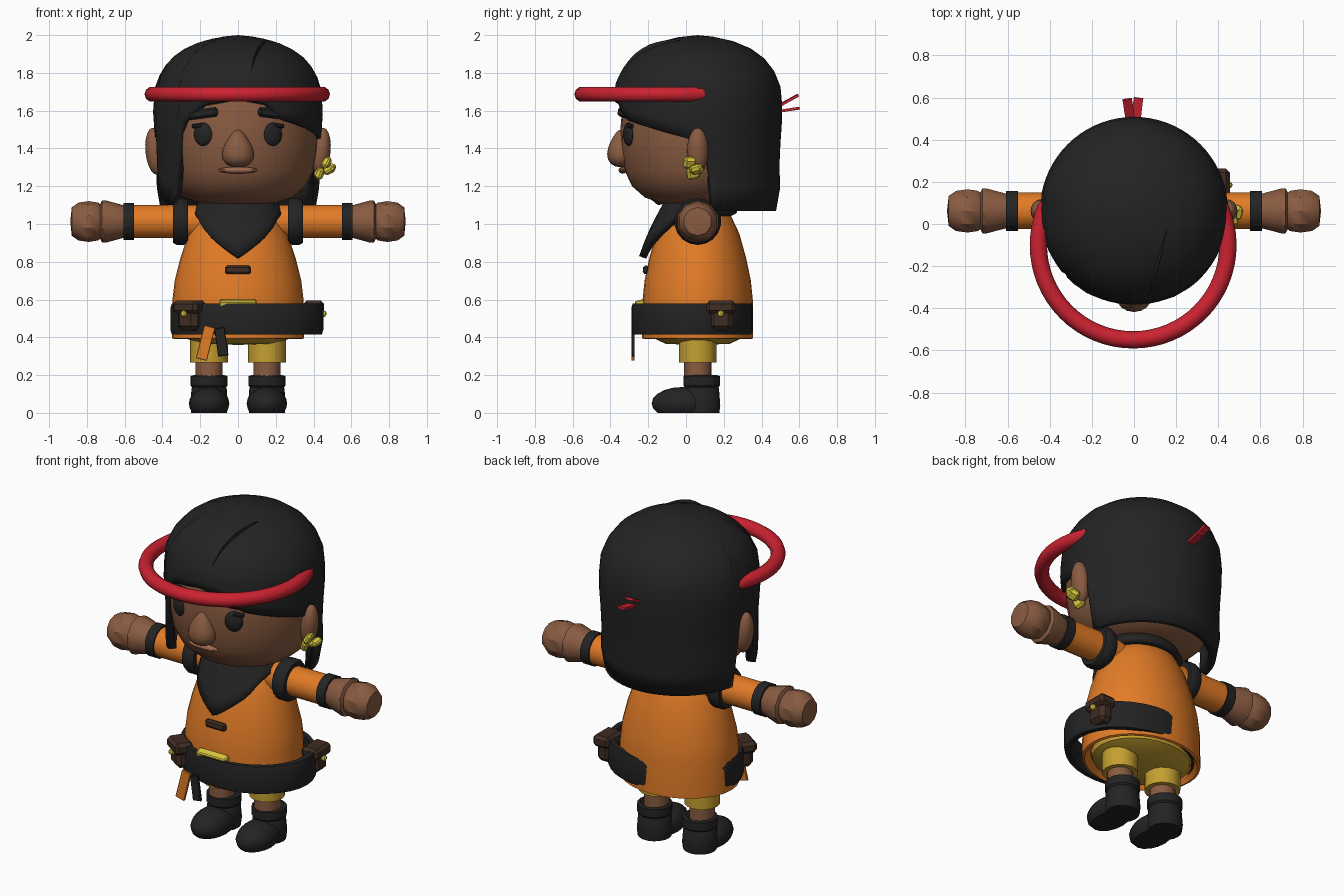
import bpy, bmesh, math
from mathutils import Vector, Matrix, Euler

if "Cube" in bpy.data.objects:
    bpy.data.objects.remove(bpy.data.objects["Cube"])

CY = 0.062  # depth of the body axis


def material(name, rgb):
    m = bpy.data.materials.new(name)
    m.diffuse_color = (*rgb, 1)
    m.use_nodes = True
    m.node_tree.nodes["Principled BSDF"].inputs["Base Color"].default_value = m.diffuse_color
    return m


BLACK = material("charcoal", (0.017, 0.017, 0.017))
ORANGE = material("orange", (0.76, 0.20, 0.02))
YELLOW = material("mustard", (0.56, 0.35, 0.03))
GOLD = material("gold", (0.72, 0.60, 0.05))
RED = material("red", (0.60, 0.016, 0.03))
SKIN = material("skin", (0.25, 0.105, 0.053))
LIPS = material("lips", (0.33, 0.14, 0.075))
BROWN = material("dark brown", (0.05, 0.026, 0.016))


def finish(name, bm, mat, loc=(0, 0, 0), rot=(0, 0, 0), angle=35):
    bmesh.ops.recalc_face_normals(bm, faces=bm.faces)
    me = bpy.data.meshes.new(name)
    bm.to_mesh(me)
    bm.free()
    me.materials.append(mat)
    me.polygons.foreach_set("use_smooth", [True] * len(me.polygons))
    me.set_sharp_from_angle(angle=math.radians(angle))
    ob = bpy.data.objects.new(name, me)
    ob.location, ob.rotation_euler = loc, rot
    bpy.context.collection.objects.link(ob)
    return ob


def bridge(bm, rows, close_u=True, close_v=False):
    n = len(rows[0])
    pairs = list(zip(rows, rows[1:])) + ([(rows[-1], rows[0])] if close_v else [])
    for a, b in pairs:
        for i in range(n if close_u else n - 1):
            j = (i + 1) % n
            bm.faces.new((a[i], a[j], b[j], b[i]))


def lathe(name, prof, mat, loc, scale=(1, 1), rot=(0, 0, 0), n=24, ring=False):
    """Revolve (radius, height) points; ring closes the profile on itself."""
    bm = bmesh.new()
    rows = [[bm.verts.new((max(r, 1e-4) * math.cos(math.tau * i / n) * scale[0],
                           max(r, 1e-4) * math.sin(math.tau * i / n) * scale[1], z))
             for i in range(n)] for r, z in prof]
    bridge(bm, rows, close_v=ring)
    if not ring:
        bm.faces.new(rows[0])
        bm.faces.new(rows[-1])
    bmesh.ops.remove_doubles(bm, verts=bm.verts, dist=0.0005)
    return finish(name, bm, mat, loc, rot)


def ball(name, mat, loc, radii, rot=(0, 0, 0), shape=None, n=16):
    bm = bmesh.new()
    bmesh.ops.create_uvsphere(bm, u_segments=n, v_segments=n * 5 // 8, radius=1)
    for v in bm.verts:
        if shape:
            v.co = shape(v.co)
        v.co = Vector(c * r for c, r in zip(v.co, radii))
    return finish(name, bm, mat, loc, rot)


def box(name, mat, loc, size, rot=(0, 0, 0), bevel=0.0):
    bm = bmesh.new()
    bmesh.ops.create_cube(bm, size=1, matrix=Matrix.Diagonal((*size, 1)))
    if bevel:
        bmesh.ops.bevel(bm, geom=bm.edges[:], offset=bevel, segments=1, affect='EDGES')
    return finish(name, bm, mat, loc, rot, 25)


def lerp(points, x):
    for (x0, y0), (x1, y1) in zip(points, points[1:]):
        if x <= x1:
            return y0 + (y1 - y0) * max(0, (x - x0) / (x1 - x0))
    return points[-1][1]


def draped_shell(name, radius, top, hem, mat, thick, sy=1, n=72, rows=12):
    """Surface of revolution whose lower edge follows hem(angle from front)."""
    bm = bmesh.new()
    grid = []
    for k in range(rows + 1):
        row = []
        for i in range(n):
            deg = -180 + 360 * i / n
            low = lerp(hem, deg)
            z = low + (top - low) * math.sin(k / rows * math.pi / 2)
            r, a = max(lerp(radius, z), 1e-4), math.radians(deg)
            row.append(bm.verts.new((r * math.sin(a), CY - r * math.cos(a) * sy, z)))
        grid.append(row)
    bridge(bm, grid)
    bmesh.ops.remove_doubles(bm, verts=bm.verts, dist=0.0005)
    ob = finish(name, bm, mat, angle=45)
    mod = ob.modifiers.new("thickness", 'SOLIDIFY')
    mod.thickness, mod.offset = thick, -1
    return ob


# Head and face
lathe("head", [(0, 1.10), (0.2, 1.11), (0.29, 1.14), (0.36, 1.2), (0.4, 1.28), (0.42, 1.4),
               (0.425, 1.5), (0.41, 1.65), (0.34, 1.82), (0.15, 1.92), (0, 1.93)],
      SKIN, (0, CY, 0), (1, 0.965), n=32)
lathe("neck", [(0.15, 1.0), (0.15, 1.15)], SKIN, (0, CY, 0))
ball("nose", SKIN, (0, -0.345, 1.40), (0.078, 0.068, 0.1),
     shape=lambda c: Vector((c.x * (1 - 0.45 * c.z), c.y * (1 - 0.4 * c.z), c.z)))
ball("mouth", LIPS, (0, -0.335, 1.285), (0.105, 0.022, 0.018), n=12)
for s, side in ((-1, "left"), (1, "right")):
    ball(side + "_eye", BLACK, (s * 0.185, -0.303, 1.475), (0.052, 0.024, 0.062), (0, 0, s * 0.42))
    box(side + "_eye_lash", BLACK, (s * 0.215, -0.298, 1.52), (0.06, 0.025, 0.022), (0, s * 0.1, s * 0.5), 0.006)
    box(side + "_brow", BLACK, (s * 0.185, -0.318, 1.585), (0.17, 0.03, 0.05), (0, s * 0.12, s * 0.42), 0.012)
    ball(side + "_ear", SKIN, (s * 0.44, CY, 1.385), (0.05, 0.056, 0.125), (0, s * 0.1, 0))
for i, (x, z, t) in enumerate(((0.465, 1.325, 0.5), (0.43, 1.27, 0.3), (0.485, 1.29, 1.0))):
    box(f"earring_{i}", GOLD, (x, 0.02 + 0.018 * i, z), (0.04, 0.07, 0.065), (0.3 * i, t, 0.3), 0.014)

# Hair: long at the back, parted fringe, side lock on one side only
HAIR_R = [(1.07, 0.415), (1.16, 0.437), (1.34, 0.432), (1.6, 0.45), (1.74, 0.437), (1.82, 0.40),
          (1.88, 0.35), (1.93, 0.28), (1.965, 0.2), (1.99, 0.1), (2.0, 0)]
HEM = [(-180, 1.07), (-100, 1.07), (-95, 1.45), (-80, 1.46), (-75, 1.16), (-60, 1.10), (-50, 1.16),
       (-45, 1.48), (-40, 1.54), (-25, 1.63), (0, 1.66), (20, 1.635), (33, 1.55), (55, 1.51),
       (85, 1.45), (95, 1.42), (100, 1.07), (180, 1.07)]
draped_shell("hair", HAIR_R, 2.0, HEM, BLACK, 0.045)
# Raised parting crease over the crown
bm = bmesh.new()
crease = []
for k in range(9):
    t = k / 8
    x, y = 0.155 - 0.085 * t, -0.03 - 0.31 * t
    d = math.hypot(x, y - CY)
    z = lerp([(r, h) for h, r in reversed(HAIR_R) if h > 1.7], d)
    w = 0.014 * math.sin(math.pi * t) + 0.001
    out = Vector((x * 0.6, (y - CY) * 0.6, 0.3)).normalized() * (w + 0.004)
    p = Vector((x, y, z))
    crease.append([bm.verts.new(p + Vector((-w, 0, 0)) - out), bm.verts.new(p + out),
                   bm.verts.new(p + Vector((w, 0, 0)) - out)])
bridge(bm, crease)
finish("hair_parting", bm, BLACK)

# Headband: open hoop standing off the forehead, and its tied ends behind
cu = bpy.data.curves.new("headband", 'CURVE')
cu.dimensions, cu.bevel_depth, cu.bevel_resolution, cu.use_fill_caps = '3D', 0.041, 3, True
sp = cu.splines.new('POLY')
arc = [math.radians(-203 + 226 * i / 40) for i in range(41)]
sp.points.add(len(arc) - 1)
for p, a in zip(sp.points, arc):
    p.co = (0.45 * math.cos(a) - 0.004, -0.1 + 0.45 * math.sin(a), 1.687, 1)
sp.use_smooth = True
cu.materials.append(RED)
bpy.context.collection.objects.link(bpy.data.objects.new("headband", cu))
for a in (arc[0], arc[-1]):
    ball("headband_end", RED, (0.45 * math.cos(a) - 0.004, -0.1 + 0.45 * math.sin(a), 1.687), (0.041,) * 3, n=12)
box("tie_end_upper", RED, (-0.025, 0.545, 1.655), (0.045, 0.11, 0.014), (0.5, 0, 0.15))
box("tie_end_lower", RED, (0.015, 0.545, 1.605), (0.045, 0.11, 0.014), (0.15, 0, -0.12))

# Torso, hips and neck scarf
lathe("tunic", [(0.30, 0.43), (0.335, 0.39), (0.35, 0.395), (0.35, 0.42), (0.347, 0.6), (0.335, 0.7),
                (0.305, 0.82), (0.262, 0.95), (0.2, 1.06), (0.12, 1.12), (0, 1.13)],
      ORANGE, (0, CY, 0), (1, 0.84), n=32)
lathe("hips", [(0, 0.36), (0.2, 0.365), (0.29, 0.4), (0.3, 0.44)], YELLOW, (0, CY, 0), (1, 0.84))
draped_shell("scarf", [(0.82, 0.365), (0.95, 0.31), (1.05, 0.25), (1.13, 0.20)], 1.14,
             [(-180, 1.06), (-70, 1.06), (-50, 1.02), (0, 0.83), (50, 1.02), (70, 1.06), (180, 1.06)],
             BLACK, 0.04, sy=0.86, n=48, rows=6)
box("chest_toggle", BROWN, (0, -0.213, 0.757), (0.135, 0.03, 0.045), (-0.1, 0, 0), 0.01)

# Belt, buckle, pouches and hanging ribbons
lathe("belt", [(0.9, 0.415), (0.98, 0.415), (1.0, 0.44), (1.0, 0.555), (0.98, 0.58), (0.9, 0.58)],
      BLACK, (0.047, 0.033, 0), (0.405, 0.322), n=32, ring=True)
box("buckle", GOLD, (0, -0.245, 0.582), (0.195, 0.05, 0.03), (0.25, 0, 0), 0.006)
for name, x, y, turn in (("left_pouch", -0.255, -0.185, -0.6), ("right_pouch", 0.395, 0.185, math.pi / 2)):
    face = Euler((0, 0, turn)).to_matrix()
    at = lambda d, z: Vector((x, y, z)) + face @ Vector((0, -d, 0))
    box(name, BROWN, at(0, 0.51), (0.125, 0.09, 0.15), (0, 0, turn), 0.025)
    box(name + "_flap", BROWN, at(0.005, 0.56), (0.155, 0.11, 0.07), (0, 0, turn), 0.018)
    ball(name + "_button", GOLD, at(0.056, 0.525), (0.018, 0.018, 0.018), n=8)
box("orange_ribbon", ORANGE, (-0.172, -0.28, 0.37), (0.06, 0.016, 0.18), (0, 0.25, 0), 0.003)
box("black_ribbon", BLACK, (-0.088, -0.28, 0.375), (0.055, 0.016, 0.15), (0, -0.14, 0), 0.003)

# Legs, boots and arms, both sides
for s, side in ((-1, "left"), (1, "right")):
    x = s * 0.153
    lathe(side + "_trouser", [(0.07, 0.268), (0.1, 0.268), (0.1, 0.42)], YELLOW, (x, CY, 0), n=16)
    lathe(side + "_shin", [(0.072, 0.15), (0.072, 0.3)], SKIN, (x, CY, 0), n=16)
    lathe(side + "_boot_shaft", [(0.095, 0), (0.1, 0.04), (0.093, 0.13), (0.09, 0.135), (0.098, 0.145),
                                 (0.098, 0.195), (0.08, 0.2), (0.06, 0.18)], BLACK, (x, 0.083, 0), n=18)
    ball(side + "_boot_foot", BLACK, (x, -0.02, 0.05), (0.107, 0.162, 0.087),
         shape=lambda c: Vector((c.x, c.y, max(c.z, -0.05 / 0.087))))
    arm = dict(loc=(0, CY, 1.013), rot=(0, s * math.pi / 2, 0))
    lathe(side + "_sleeve", [(0.088, 0.15), (0.088, 0.57)], ORANGE, n=18, **arm)
    lathe(side + "_armhole_band", [(0.085, 0.265), (0.115, 0.265), (0.124, 0.285), (0.124, 0.325),
                                   (0.112, 0.345), (0.085, 0.345)], BLACK, n=18, ring=True, **arm)
    lathe(side + "_wrist_band", [(0.08, 0.55), (0.097, 0.55), (0.097, 0.607), (0.08, 0.607)], BLACK,
          n=18, ring=True, **arm)
    lathe(side + "_wrist", [(0.082, 0.59), (0.09, 0.62), (0.112, 0.70), (0.112, 0.72), (0.08, 0.735)],
          SKIN, n=10, **arm)
    lathe(side + "_fist", [(0.08, 0.715), (0.1, 0.74), (0.108, 0.79), (0.1, 0.845), (0.075, 0.88), (0, 0.888)],
          SKIN, n=10, **arm)
